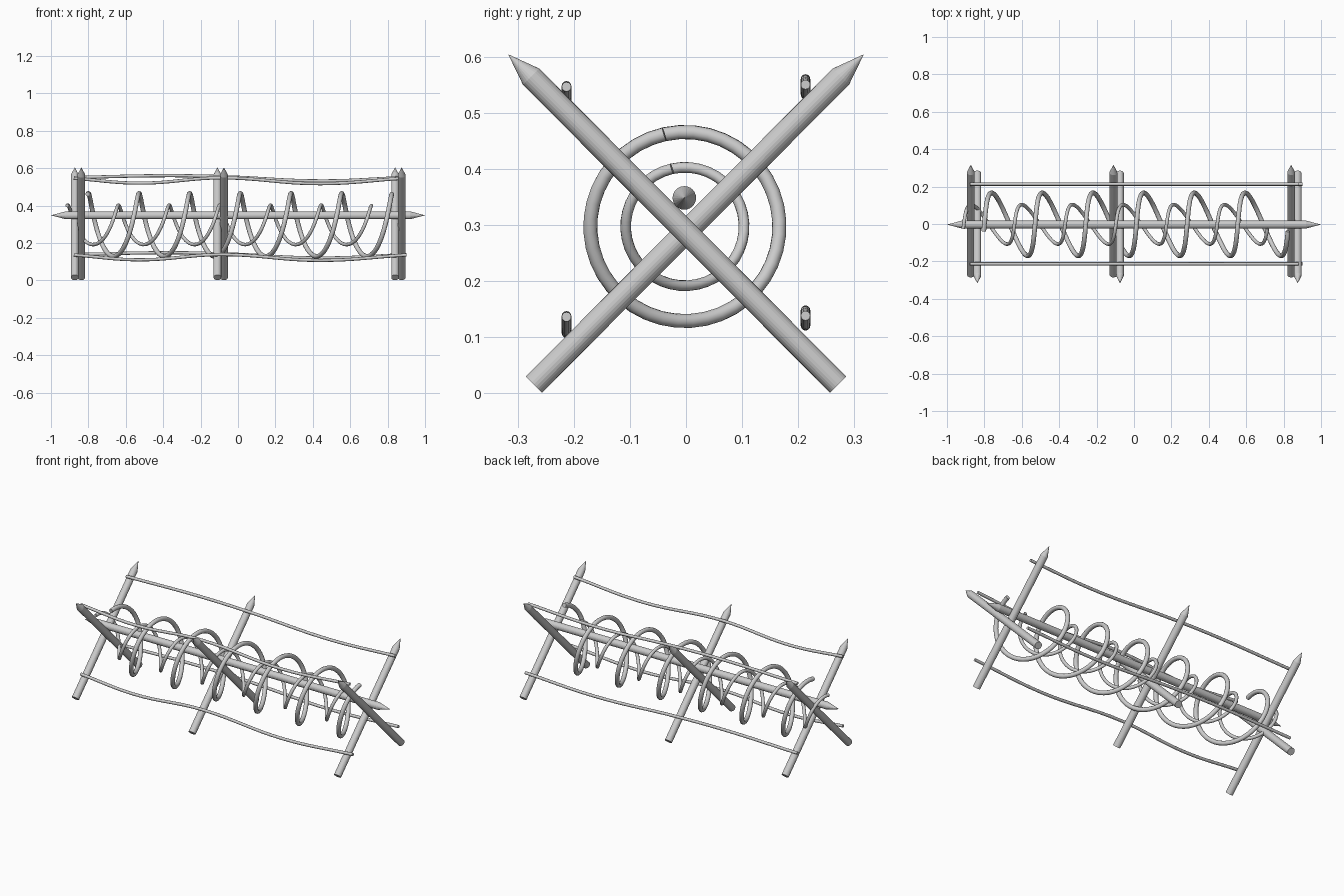
import bpy, bmesh, math
from mathutils import Vector

if "Cube" in bpy.data.objects:
    bpy.data.objects.remove(bpy.data.objects["Cube"])


def finish(ob, angle):
    bm = bmesh.new()
    bm.from_mesh(ob.data)
    bmesh.ops.remove_doubles(bm, verts=bm.verts, dist=1e-5)
    bmesh.ops.recalc_face_normals(bm, faces=bm.faces)
    bm.to_mesh(ob.data)
    bm.free()
    bpy.ops.object.select_all(action='DESELECT')
    ob.select_set(True)
    bpy.context.view_layer.objects.active = ob
    bpy.ops.object.shade_smooth_by_angle(angle=math.radians(angle))


def stake(name, stations, sides=24):
    """Round bar along a straight line; stations are (point, radius), radius 0 = sharp tip."""
    axis = (Vector(stations[-1][0]) - Vector(stations[0][0])).normalized()
    u = axis.cross(Vector((1, 0, 0)) if abs(axis.x) < 0.5 else Vector((0, 0, 1))).normalized()
    v = axis.cross(u)
    bm = bmesh.new()
    rings = []
    for p, r in stations:
        p = Vector(p)
        if r == 0:
            rings.append([bm.verts.new(p)] * sides)
        else:
            angles = [2 * math.pi * i / sides for i in range(sides)]
            rings.append([bm.verts.new(p + r * (u * math.cos(a) + v * math.sin(a))) for a in angles])
    for a, b in zip(rings, rings[1:]):
        for i in range(sides):
            j = (i + 1) % sides
            bm.faces.new(list(dict.fromkeys((a[i], a[j], b[j], b[i]))))
    for ring in (rings[0], rings[-1]):
        if len(set(ring)) > 1:
            bm.faces.new(ring)
    me = bpy.data.meshes.new(name)
    bm.to_mesh(me)
    bm.free()
    ob = bpy.data.objects.new(name, me)
    bpy.context.collection.objects.link(ob)
    finish(ob, 14)


def tube(name, points, radius, smooth_path=False):
    """Round wire swept along a path, converted to mesh."""
    cu = bpy.data.curves.new(name, 'CURVE')
    cu.dimensions = '3D'
    cu.bevel_depth = radius
    cu.bevel_resolution = 4
    cu.use_fill_caps = True
    if smooth_path:
        sp = cu.splines.new('BEZIER')
        sp.bezier_points.add(len(points) - 1)
        for bp, p in zip(sp.bezier_points, points):
            bp.co = p
            bp.handle_left_type = bp.handle_right_type = 'AUTO'
        sp.resolution_u = 8
    else:
        sp = cu.splines.new('POLY')
        sp.points.add(len(points) - 1)
        for sp_pt, p in zip(sp.points, points):
            sp_pt.co = (*p, 1)
    ob = bpy.data.objects.new(name, cu)
    bpy.context.collection.objects.link(ob)
    bpy.ops.object.select_all(action='DESELECT')
    ob.select_set(True)
    bpy.context.view_layer.objects.active = ob
    bpy.ops.object.convert(target='MESH')
    finish(bpy.context.view_layer.objects.active, 45)


# three pairs of crossed, sharpened stakes
R = 0.0205
for label, x in (("left", -0.855), ("middle", -0.0925), ("right", 0.8575)):
    for side, s in (("back", 1), ("front", -1)):
        px = x - s * 0.0175
        stake(f"{label}_stake_leaning_{side}",
              [((px, -s * 0.271, 0.0155), R),
               ((px, s * 0.276, 0.564), R),
               ((px, s * 0.317, 0.604), 0)])

# long horizontal pole, pointed at both ends
stake("cross_pole", [((-1, -0.003, 0.348), 0), ((-0.92, -0.003, 0.348), 0.021),
                     ((0.92, -0.003, 0.348), 0.021), ((1, -0.003, 0.348), 0)])


# two slanted wire coils
def coil(name, x0, radius, wire, turns=6, pitch=0.271, slant=0.029, steps=40):
    pts = []
    for i in range(turns * steps + 1):
        t = math.radians(-12.5) + 2 * math.pi * i / steps
        pts.append((x0 + pitch * t / (2 * math.pi) - slant * math.sin(t),
                    -0.002 + radius * math.sin(t), 0.297 + radius * math.cos(t)))
    tube(name, pts, wire)


coil("large_wire_coil", -0.80, 0.1685, 0.0125)
coil("small_wire_coil", -0.91, 0.1055, 0.0095)

# four slack strand wires along the stakes
front_sag = [(-0.53, -0.026), (-0.09, 0.002), (0.44, -0.029)]
back_sag = [(-0.38, 0.010), (-0.09, 0.005), (0.45, -0.018)]
for name, y, z, x_end, sag in (("upper_front_wire", -0.213, 0.546, 0.88, front_sag),
                               ("lower_front_wire", -0.213, 0.136, 0.90, front_sag),
                               ("upper_back_wire", 0.213, 0.550, 0.88, back_sag),
                               ("lower_back_wire", 0.213, 0.138, 0.90, back_sag)):
    path = [(-0.878, 0)] + sag + [(x_end, 0)]
    tube(name, [(x, y, z + dz) for x, dz in path], 0.0085, True)
